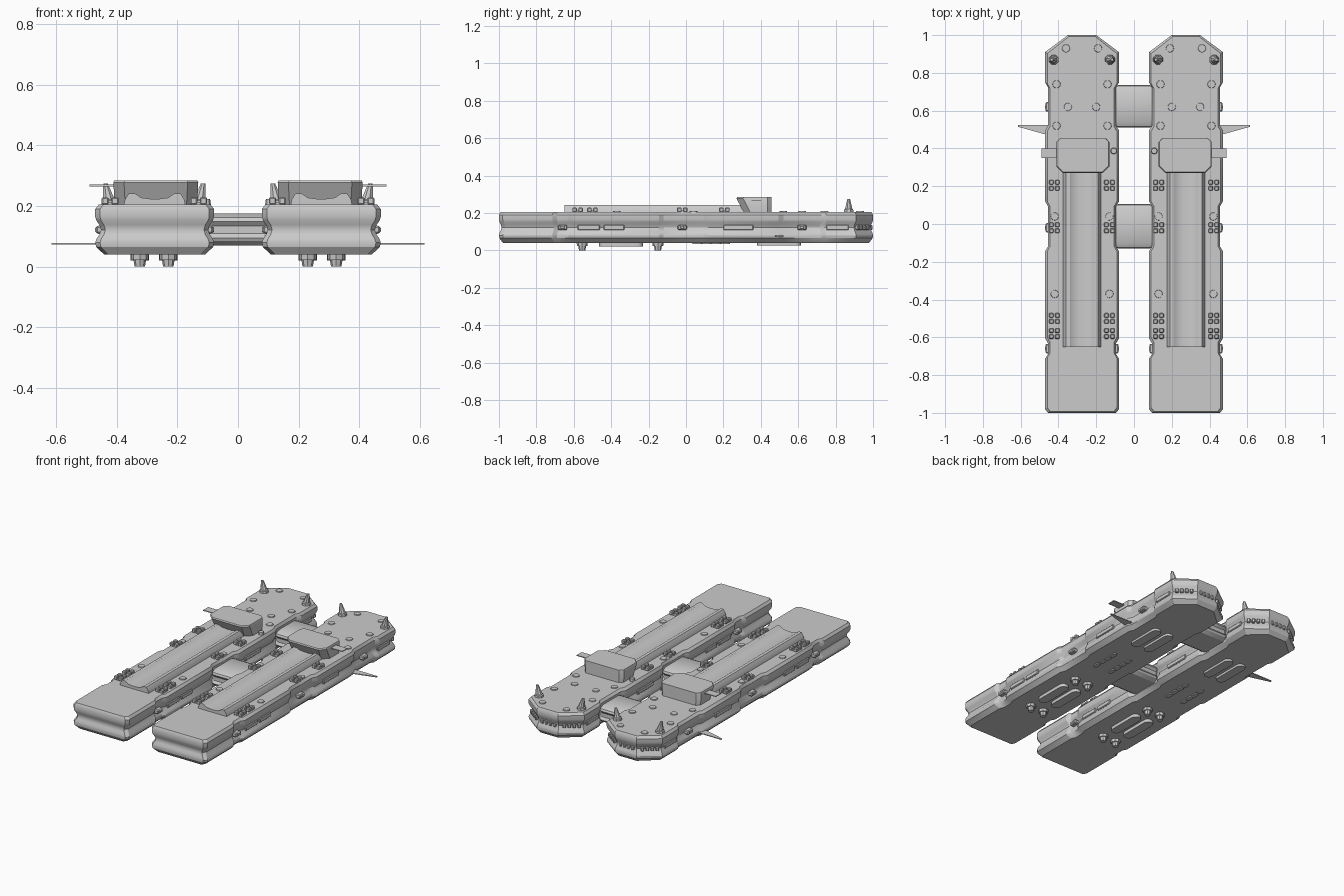
import bpy, bmesh, math
from mathutils import Vector, Matrix

if "Cube" in bpy.data.objects:
    bpy.data.objects.remove(bpy.data.objects["Cube"])

CX = 0.275  # centre line of the right hull; everything is mirrored across x = 0


def finish(name, bm, mirror=True, angle=28):
    bmesh.ops.recalc_face_normals(bm, faces=bm.faces)
    me = bpy.data.meshes.new(name)
    bm.to_mesh(me)
    bm.free()
    for p in me.polygons:
        p.use_smooth = True
    me.set_sharp_from_angle(angle=math.radians(angle))
    ob = bpy.data.objects.new(name, me)
    bpy.context.collection.objects.link(ob)
    if mirror:
        ob.modifiers.new("Mirror", 'MIRROR').use_mirror_merge = False
    return ob


def loft(bm, rings):
    """Skin a stack of equal-length point rings and cap both ends."""
    vs = [[bm.verts.new(p) for p in r] for r in rings]
    n = len(vs[0])
    for a, b in zip(vs, vs[1:]):
        for i in range(n):
            bm.faces.new((a[i], a[(i + 1) % n], b[(i + 1) % n], b[i]))
    bm.faces.new(vs[0][::-1])
    bm.faces.new(vs[-1])


def box(bm, c, s, rot=0, bev=0.0):
    m = Matrix.Translation(c) @ Matrix.Rotation(rot, 4, 'Z') @ Matrix.Diagonal((*s, 1))
    vs = bmesh.ops.create_cube(bm, size=1, matrix=m)['verts']
    if bev:
        es = list({e for v in vs for e in v.link_edges})
        bmesh.ops.bevel(bm, geom=es, offset=bev, segments=1, affect='EDGES')


def cyl(bm, c, r1, r2, h, n=12):
    bmesh.ops.create_cone(bm, cap_ends=True, segments=n, radius1=r1, radius2=r2,
                          depth=h, matrix=Matrix.Translation(c))


def stadium(bm, cx, y0, y1, r, z0, z1):
    pts = []
    for k in range(9):
        a = math.pi * k / 8
        pts.append((cx + r * math.cos(a), y1 - r + r * math.sin(a)))
    pts += [(2 * cx - x, y0 + y1 - y) for x, y in pts]
    loft(bm, [[(x, y, z) for x, y in pts] for z in (z0, z1)])


# Hull: plan outline lofted through a grooved side section
side = [(0.18, -1), (0.196, -0.98), (0.196, -0.72)]
for a, b in ((-0.70, -0.62), (-0.13, 0.105), (0.51, 0.735)):
    side += [(0.196, a - 0.015), (0.181, a + 0.01), (0.181, b - 0.01), (0.196, b + 0.015)]
side += [(0.196, 0.91), (0.075, 1.0)]
outline = side + [(-x, y) for x, y in reversed(side)]
section = [(0.04, 0.03), (0.065, 0.003), (0.08, 0), (0.092, 0.004), (0.106, 0.014),
           (0.122, 0.019), (0.138, 0.014), (0.152, 0.004), (0.165, 0), (0.19, 0), (0.206, 0.012)]
bm = bmesh.new()
loft(bm, [[(CX + x * (1 - o / 0.196), y * (1 - 0.7 * o), z) for x, y in outline]
          for z, o in section])
finish("hull", bm)

# Connecting bridges between the hulls
for nm, y0, y1 in (("front_connector", -0.13, 0.105), ("rear_connector", 0.51, 0.735)):
    bm = bmesh.new()
    m, h = (y0 + y1) / 2, (y1 - y0) / 2
    half = [(h - 0.03, 0.07), (h - 0.005, 0.085), (h, 0.095), (h - 0.012, 0.11),
            (h - 0.012, 0.135), (h, 0.15), (h - 0.005, 0.163), (h - 0.03, 0.175)]
    prof = half + [(-y, z) for y, z in reversed(half)]
    loft(bm, [[(x, m + y * s, z) for y, z in prof]
              for x, s in ((-0.11, 0.85), (-0.085, 1), (0.085, 1), (0.11, 0.85))])
    finish(nm, bm, False)

# Raised deck spine with a shallow channel on top
bm = bmesh.new()
half = [(0.102, 0.2), (0.098, 0.222), (0.085, 0.242), (0.065, 0.242), (0.045, 0.228), (0.015, 0.224)]
prof = half + [(-x, z) for x, z in reversed(half)]
loft(bm, [[(CX + x, y, z) for x, z in prof] for y in (-0.65, 0.33)])
finish("deck_spine", bm)

# Command cabin, overhanging towards the front
bm = bmesh.new()


def cabin(z, yf, w):
    p = [(w - 0.035, yf), (w, yf + 0.035), (w, 0.435), (w - 0.02, 0.456)]
    return [(0.271 + x, y, z) for x, y in p + [(-x, y) for x, y in reversed(p)]]


loft(bm, [cabin(0.2, 0.31, 0.136), cabin(0.278, 0.27, 0.14), cabin(0.285, 0.274, 0.137)])
finish("command_cabin", bm)
bm = bmesh.new()
box(bm, (0.445, 0.375, 0.268), (0.09, 0.05, 0.005))
finish("cabin_wing", bm)

# Side fins
bm = bmesh.new()
loft(bm, [[(0.45, 0.47, z), (0.49, 0.48, z), (0.615, 0.515, z), (0.615, 0.525, z), (0.45, 0.525, z)]
          for z in (0.074, 0.079)])
finish("side_fin", bm)

# Deck fittings: four-block clusters on base plates
bm = bmesh.new()
for x in (0.13, 0.422):
    for y in (0.205, -0.02, -0.5, -0.58):
        box(bm, (x, y, 0.207), (0.05, 0.05, 0.012))
        for dx in (-0.016, 0.016):
            for dy in (-0.016, 0.016):
                box(bm, (x + dx, y + dy, 0.217), (0.024, 0.024, 0.024), 0, 0.004)
finish("deck_block_clusters", bm)

# Tapered masts at the stern, leaning outward
bm = bmesh.new()
for x, lean in ((0.127, -0.012), (0.425, 0.012)):
    ring = [(math.cos(k * math.pi / 4 + .39), math.sin(k * math.pi / 4 + .39)) for k in range(8)]
    loft(bm, [[(x + lean * t + c * r, 0.87 + s * r, z) for c, s in ring]
              for z, r, t in ((0.2, 0.028, 0), (0.218, 0.026, 0), (0.222, 0.021, 0.1), (0.275, 0.008, 1))])
finish("stern_masts", bm)

# Round deck hatches and a small bollard beside the cabin
bm = bmesh.new()
for x, y in ((0.19, 0.93), (0.36, 0.93), (0.14, 0.74), (0.41, 0.74), (0.2, 0.62), (0.35, 0.62),
             (0.14, 0.52), (0.41, 0.52), (0.13, 0.04), (0.42, 0.04), (0.13, -0.37), (0.42, -0.37)):
    cyl(bm, (x, y, 0.207), 0.022, 0.02, 0.008)
cyl(bm, (0.107, 0.387, 0.213), 0.018, 0.015, 0.02, 8)
finish("deck_hatches", bm)

# Side panels and lamp boxes set into the groove of both flanks
bm = bmesh.new()
for s in (-1, 1):
    for y0, y1 in ((-0.58, -0.46), (-0.44, -0.33), (0.2, 0.36), (0.75, 0.87)):
        box(bm, (CX + s * 0.178, (y0 + y1) / 2, 0.122), (0.02, y1 - y0, 0.028), 0, 0.004)
    for y in (-0.66, -0.02, 0.62):
        box(bm, (CX + s * 0.176, y, 0.122), (0.034, 0.05, 0.026), 0, 0.005)
        box(bm, (CX + s * 0.186, y, 0.122), (0.02, 0.02, 0.018), 0, 0.003)
finish("side_panels", bm)

# Stern lights around the chamfered end
bm = bmesh.new()
ends = [Vector((0.188, 0.905)), Vector((0.072, 0.99)), Vector((-0.072, 0.99)), Vector((-0.188, 0.905))]
for a, b in zip(ends, ends[1:]):
    d = b - a
    for t in (0.2, 0.4, 0.6, 0.8):
        p = a.lerp(b, t)
        box(bm, (CX + p.x, p.y - 0.006, 0.122), (0.02, 0.026, 0.026), math.atan2(d.y, d.x), 0.004)
finish("stern_lights", bm)

# Underside: long skids, thrusters and vent rows
bm = bmesh.new()
for x in (0.23, 0.324):
    stadium(bm, x, -0.465, -0.23, 0.03, 0.02, 0.045)
    stadium(bm, x, 0.38, 0.615, 0.03, 0.026, 0.045)
finish("belly_skids", bm)
bm = bmesh.new()
for x in (0.23, 0.324):
    for y in (-0.555, -0.15):
        cyl(bm, (x, y, 0.033), 0.028, 0.03, 0.02, 8)
        cyl(bm, (x, y, 0.012), 0.017, 0.021, 0.024, 8)
finish("belly_thrusters", bm)
bm = bmesh.new()
for x in (0.22, 0.334):
    for y in (0.06, 0.11, 0.16, 0.21):
        stadium(bm, x, y - 0.025, y + 0.025, 0.014, 0.034, 0.045)
finish("belly_vents", bm)
